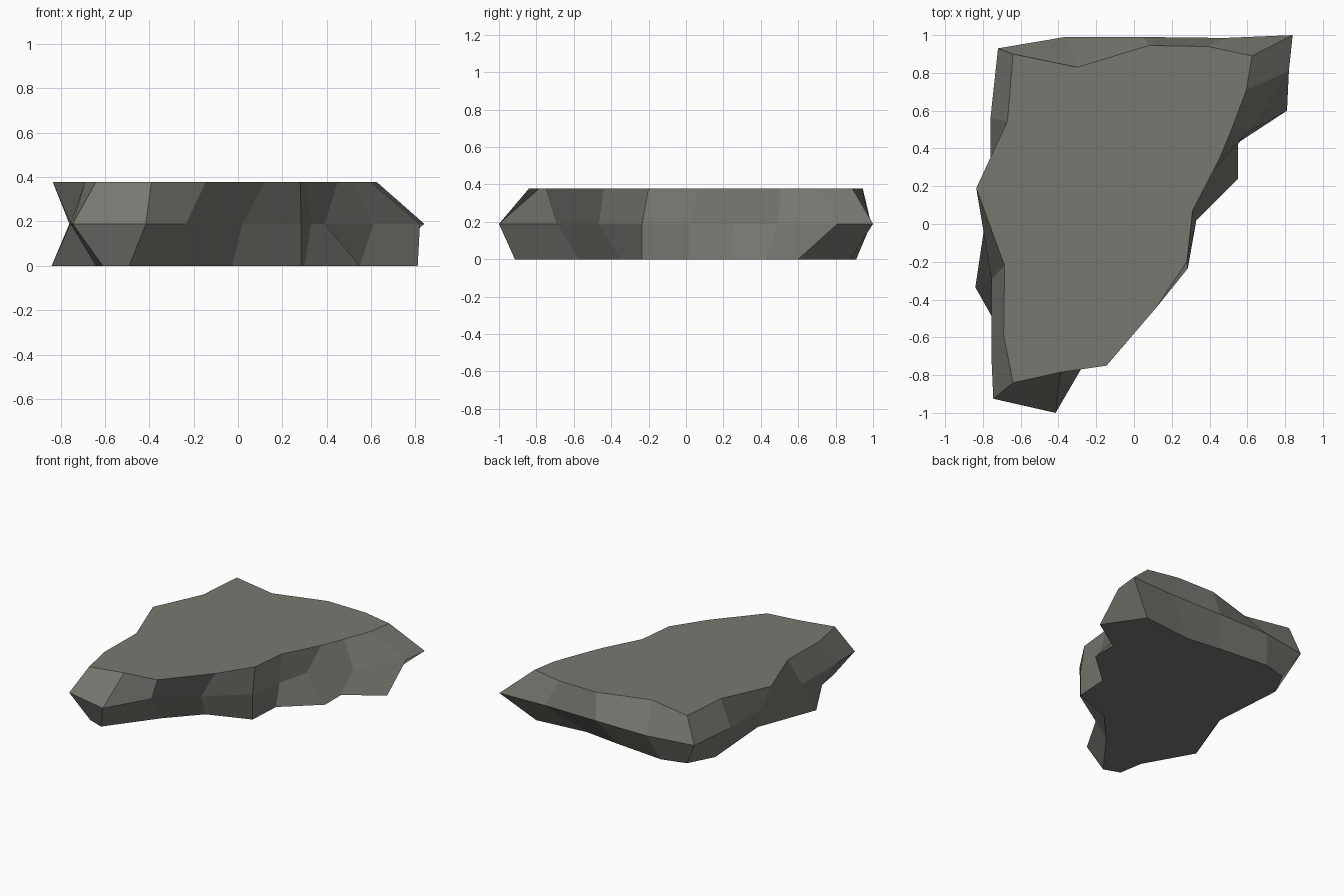
import bpy, bmesh

# Three 18-point outlines, in matching order (clockwise from back right corner)
FOOT = [(.62, .88), (.81, .6), (.55, .43), (.55, .24), (.30, .02), (.285, -.235),
        (-.025, -.35), (-.23, -.57), (-.49, -.915), (-.61, -.87), (-.64, -.69), (-.84, -.335),
        (-.67, .11), (-.71, .67), (-.61, .86), (-.43, .91), (-.05, .875), (.23, .84)]
WAIST = [(.84, 1), (.82, .81), (.61, .49), (.39, .25), (.33, .02), (.285, -.235),
         (.02, -.465), (-.235, -.69), (-.415, -1), (-.745, -.925), (-.755, -.7), (-.755, -.29),
         (-.76, .2), (-.76, .56), (-.72, .93), (-.365, .99), (.05, .99), (.48, .985)]
CROWN = [(.625, .89), (.595, .71), (.52, .51), (.45, .34), (.31, .07), (.28, -.2),
         (.12, -.44), (-.145, -.75), (-.39, -.785), (-.64, -.84), (-.69, -.59), (-.685, -.22),
         (-.835, .19), (-.67, .545), (-.64, .90), (-.30, .83), (.08, .945), (.39, .94)]

# Rock slab: loft the outlines and cap both ends
bm = bmesh.new()
rings = [[bm.verts.new((x, y, z)) for x, y in outline]
         for outline, z in ((FOOT, 0), (WAIST, .189), (CROWN, .378))]
n = len(FOOT)
for low, high in zip(rings, rings[1:]):
    for i in range(n):
        j = (i + 1) % n
        bm.faces.new((low[i], low[j], high[j], high[i]))
bm.faces.new(rings[0])
bm.faces.new(rings[-1])
bmesh.ops.recalc_face_normals(bm, faces=bm.faces)

mesh = bpy.data.meshes.new("rock_slab")
bm.to_mesh(mesh)
bm.free()
rock = bpy.data.objects.new("rock_slab", mesh)
bpy.context.collection.objects.link(rock)

# Stone colour
stone = bpy.data.materials.new("warm grey stone")
stone.diffuse_color = (.19, .19, .168, 1)
mesh.materials.append(stone)
